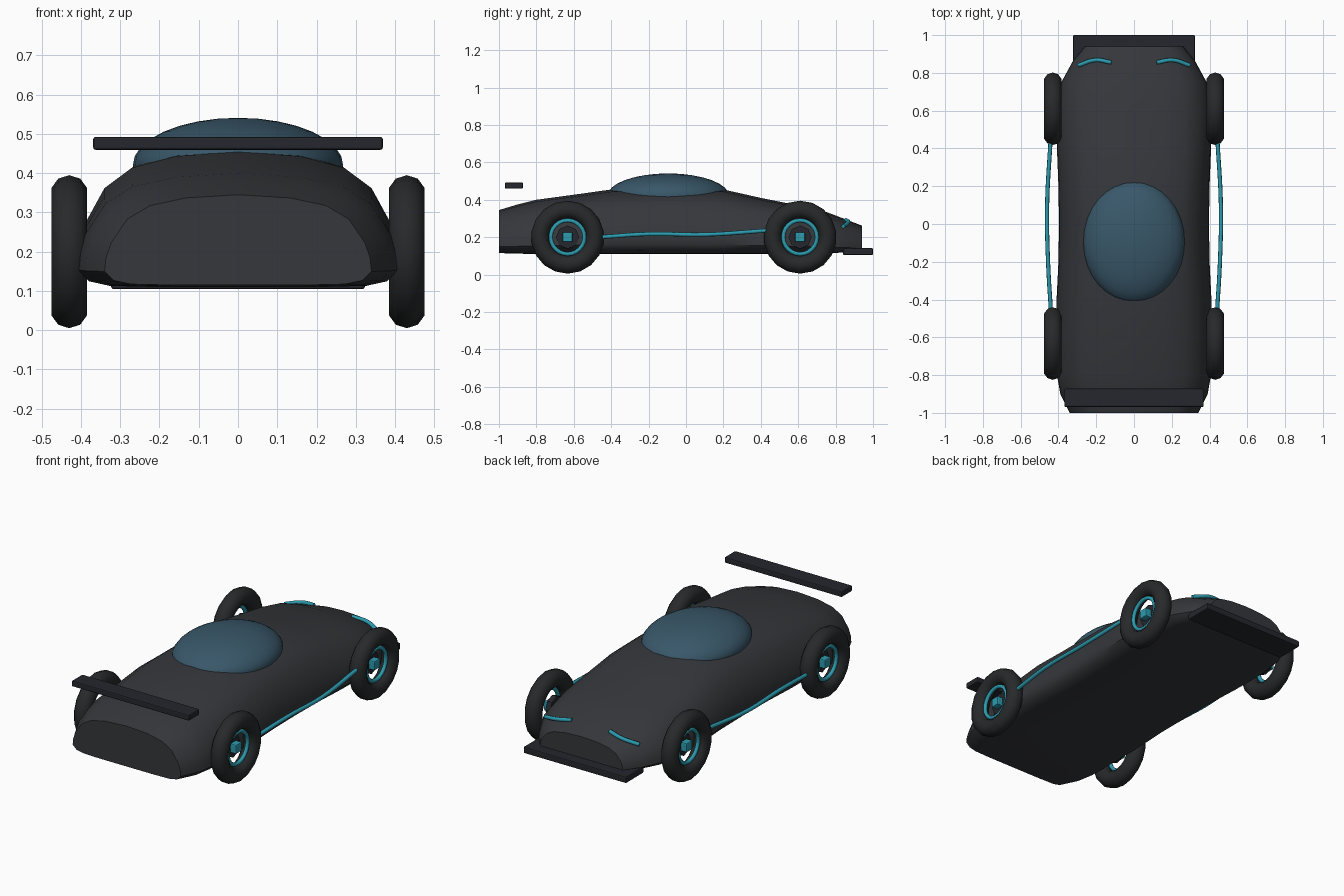
import bpy, bmesh, math
from mathutils import Vector

if "Cube" in bpy.data.objects:
    bpy.data.objects.remove(bpy.data.objects["Cube"])


def material(name, rgb):
    m = bpy.data.materials.new(name)
    m.diffuse_color = (*rgb, 1)
    m.use_nodes = True
    m.node_tree.nodes["Principled BSDF"].inputs["Base Color"].default_value = m.diffuse_color
    return m


PAINT = material("dark_paint", (0.035, 0.038, 0.043))
RUBBER = material("rubber", (0.02, 0.022, 0.023))
TRIM = material("black_trim", (0.018, 0.02, 0.026))
GLASS = material("tinted_glass", (0.04, 0.095, 0.14))
CYAN = material("cyan_accent", (0.025, 0.33, 0.43))


def finish(name, mat, angle=None):
    ob = bpy.context.object
    ob.name = name
    ob.data.materials.append(mat)
    if angle:
        bpy.ops.object.shade_smooth_by_angle(angle=math.radians(angle))
    return ob


def box(name, centre, size, mat, bevel=0.006):
    bpy.ops.mesh.primitive_cube_add(size=1, location=centre)
    bpy.context.object.scale = size
    bpy.ops.object.transform_apply(location=False, rotation=False, scale=True)
    ob = finish(name, mat)
    b = ob.modifiers.new("bevel", "BEVEL")
    b.width, b.segments = bevel, 2
    return ob


def ring(name, centre, major, minor, segs, sides, mat):
    bpy.ops.mesh.primitive_torus_add(location=centre, rotation=(0, math.pi / 2, 0),
                                     major_radius=major, minor_radius=minor,
                                     major_segments=segs, minor_segments=sides)
    return finish(name, mat, 60)


def tube(name, points, radius, mat):
    cu = bpy.data.curves.new(name, "CURVE")
    cu.dimensions = "3D"
    cu.bevel_depth, cu.bevel_resolution, cu.use_fill_caps = radius, 2, True
    cu.resolution_u = 6
    sp = cu.splines.new("BEZIER")
    sp.bezier_points.add(len(points) - 1)
    for bp, p in zip(sp.bezier_points, points):
        bp.co = p
        bp.handle_left_type = bp.handle_right_type = "AUTO"
    cu.materials.append(mat)
    ob = bpy.data.objects.new(name, cu)
    bpy.context.collection.objects.link(ob)


# Body: one half profile, scaled along the length and lofted
half = [(0, 0), (.5, 0), (.8, .01), (.93, .05), (1, .15), (.99, .3), (.95, .47),
        (.83, .73), (.66, .88), (.39, .965), (0, 1)]
profile = half + [(-u, v) for u, v in half[-2:0:-1]]
# y, half width, bottom, top
stations = [(-1.0, .34, .115, .345), (-.9, .39, .112, .375), (-.8, .408, .11, .4),
            (-.6, .41, .11, .427), (-.4, .41, .11, .455), (-.2, .4, .11, .46),
            (0, .397, .11, .462), (.2, .4, .11, .455), (.4, .408, .11, .41),
            (.6, .408, .112, .37), (.75, .385, .115, .335), (.86, .325, .118, .293),
            (.94, .26, .12, .262)]
bm = bmesh.new()
rows = [[bm.verts.new((u * w, y, lo + v * (hi - lo))) for u, v in profile]
        for y, w, lo, hi in stations]
n = len(profile)
for a, b in zip(rows, rows[1:]):
    for i in range(n):
        bm.faces.new((a[i], a[(i + 1) % n], b[(i + 1) % n], b[i]))
bm.faces.new(rows[0])
bm.faces.new(rows[-1])
bmesh.ops.recalc_face_normals(bm, faces=bm.faces)
mesh = bpy.data.meshes.new("body")
bm.to_mesh(mesh)
bm.free()
body = bpy.data.objects.new("body", mesh)
bpy.context.collection.objects.link(body)
bpy.ops.object.select_all(action="DESELECT")
body.select_set(True)
bpy.context.view_layer.objects.active = body
finish("body", PAINT, 45)

# Cockpit canopy
bpy.ops.mesh.primitive_uv_sphere_add(segments=32, ring_count=16, location=(0, -.095, .42))
bpy.context.object.scale = (.268, .326, .121)
bpy.ops.object.transform_apply(location=False, rotation=False, scale=True)
finish("canopy", GLASS, 60)

# Rear wing and front splitter
box("rear_wing", (0, -.92, .476), (.738, .096, .033), TRIM)
box("front_splitter", (0, .92, .123), (.646, .16, .037), TRIM)

for side, sx in (("left", -1), ("right", 1)):
    # Wheels: tyre, rim ring, hub plate and hub cap
    for end, y in (("rear", -.633), ("front", .61)):
        tag = f"{end}_{side}"
        ring(f"{tag}_tire", (sx * .43, y, .2), .147, .048, 18, 10, RUBBER)
        ring(f"{tag}_rim", (sx * .44, y, .2), .09, .011, 24, 8, CYAN)
        bpy.ops.mesh.primitive_cylinder_add(vertices=8, radius=.062, depth=.03,
                                            location=(sx * .4, y, .2),
                                            rotation=(0, math.pi / 2, 0))
        finish(f"{tag}_hub_plate", TRIM)
        box(f"{tag}_hub_cap", (sx * .425, y, .2), (.05, .052, .052), CYAN)
    # Side light strip
    tube(f"{side}_side_strip", [(sx * .44, -.46, .2), (sx * .455, -.2, .217),
                                (sx * .46, .1, .214), (sx * .442, .44, .236)], .011, CYAN)
    # Headlight strip lying on the bonnet
    tube(f"{side}_headlight", [(sx * .12, .855, .292), (sx * .205, .868, .28),
                               (sx * .295, .84, .258)], .011, CYAN)
